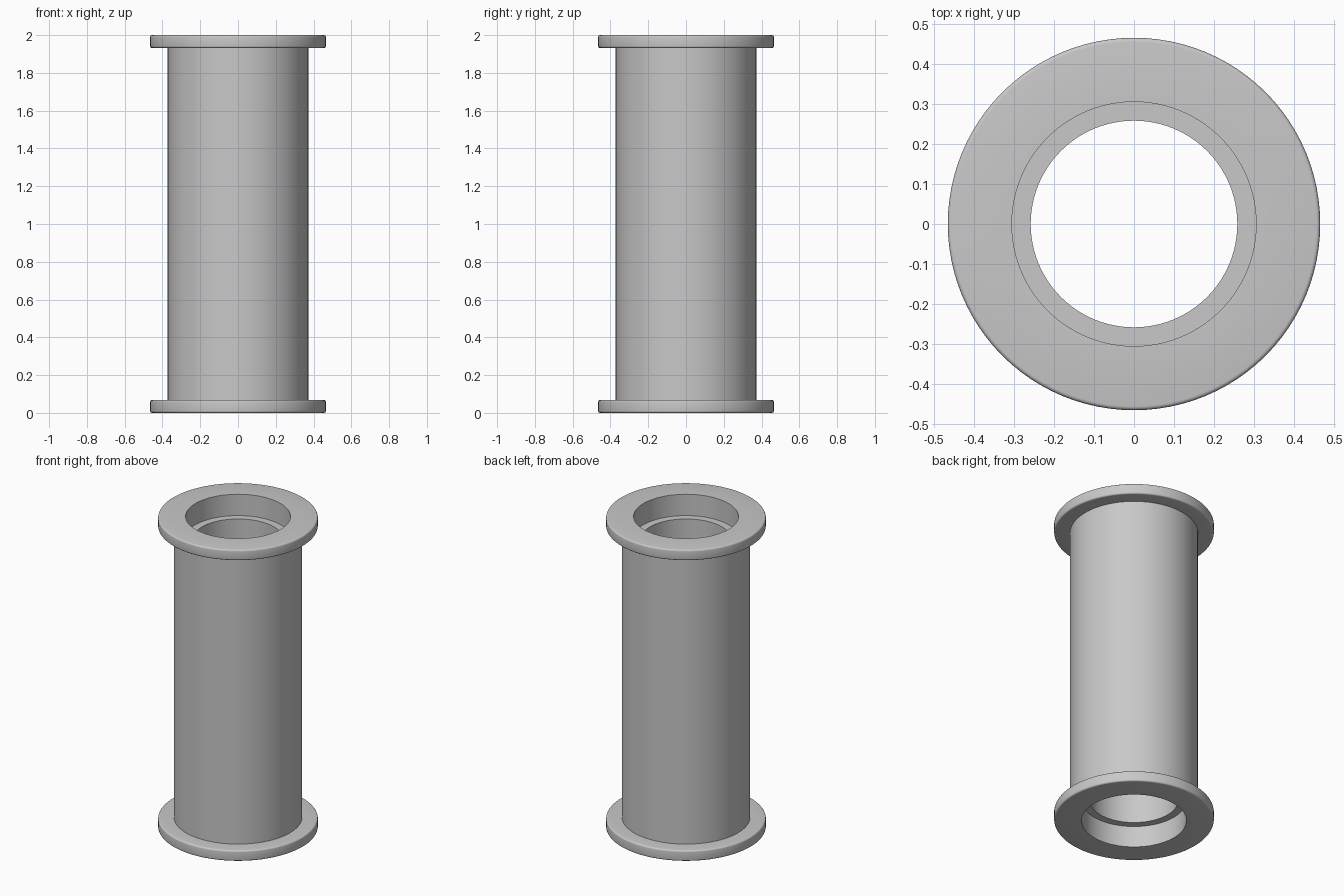
import bpy
import math

SEGMENTS = 96
HEIGHT = 2.0
FLANGE_RADIUS, FLANGE_THICK, FILLET = 0.465, 0.068, 0.01
BODY_RADIUS = 0.373
BORE_RADIUS = 0.258
SOCKET_RADIUS, SOCKET_DEPTH = 0.305, 0.137

if "Cube" in bpy.data.objects:
    bpy.data.objects.remove(bpy.data.objects["Cube"], do_unlink=True)

# Plain grey material
grey = bpy.data.materials.new("plain_grey")
grey.use_nodes = True
colour = (0.58, 0.58, 0.58, 1.0)
grey.diffuse_color = colour
grey.node_tree.nodes["Principled BSDF"].inputs["Base Color"].default_value = colour


def fillet(r, z, start):
    """Quarter-round corner points, counter-clockwise from the start angle."""
    angles = [math.radians(start + 22.5 * i) for i in range(5)]
    return [(r + FILLET * math.cos(a), z + FILLET * math.sin(a)) for a in angles]


def lathe(name, profile):
    """Revolve a closed (radius, height) outline about the z axis."""
    n = len(profile)
    verts, faces = [], []
    for s in range(SEGMENTS):
        a = math.tau * s / SEGMENTS
        verts += [(r * math.cos(a), r * math.sin(a), z) for r, z in profile]
        t = (s + 1) % SEGMENTS
        for i in range(n):
            j = (i + 1) % n
            faces.append((s * n + i, t * n + i, t * n + j, s * n + j))
    mesh = bpy.data.meshes.new(name)
    mesh.from_pydata(verts, [], faces)
    mesh.materials.append(grey)
    obj = bpy.data.objects.new(name, mesh)
    bpy.context.collection.objects.link(obj)
    return obj


# Lower half outline: bore ledge, socket, rounded flange, body
rim = FLANGE_RADIUS - FILLET
lower = [(BORE_RADIUS, SOCKET_DEPTH), (SOCKET_RADIUS, SOCKET_DEPTH), (SOCKET_RADIUS, 0)]
lower += fillet(rim, FILLET, -90)
lower += fillet(rim, FLANGE_THICK - FILLET, 0)
lower.append((BODY_RADIUS, FLANGE_THICK))

# Mirror the outline to form the upper flange and socket
upper = [(r, HEIGHT - z) for r, z in reversed(lower)]
tube = lathe("flanged_tube", lower + upper)

# Smooth round walls with crisp rims
bpy.ops.object.select_all(action='DESELECT')
tube.select_set(True)
bpy.context.view_layer.objects.active = tube
bpy.ops.object.shade_smooth_by_angle(angle=math.radians(35))
